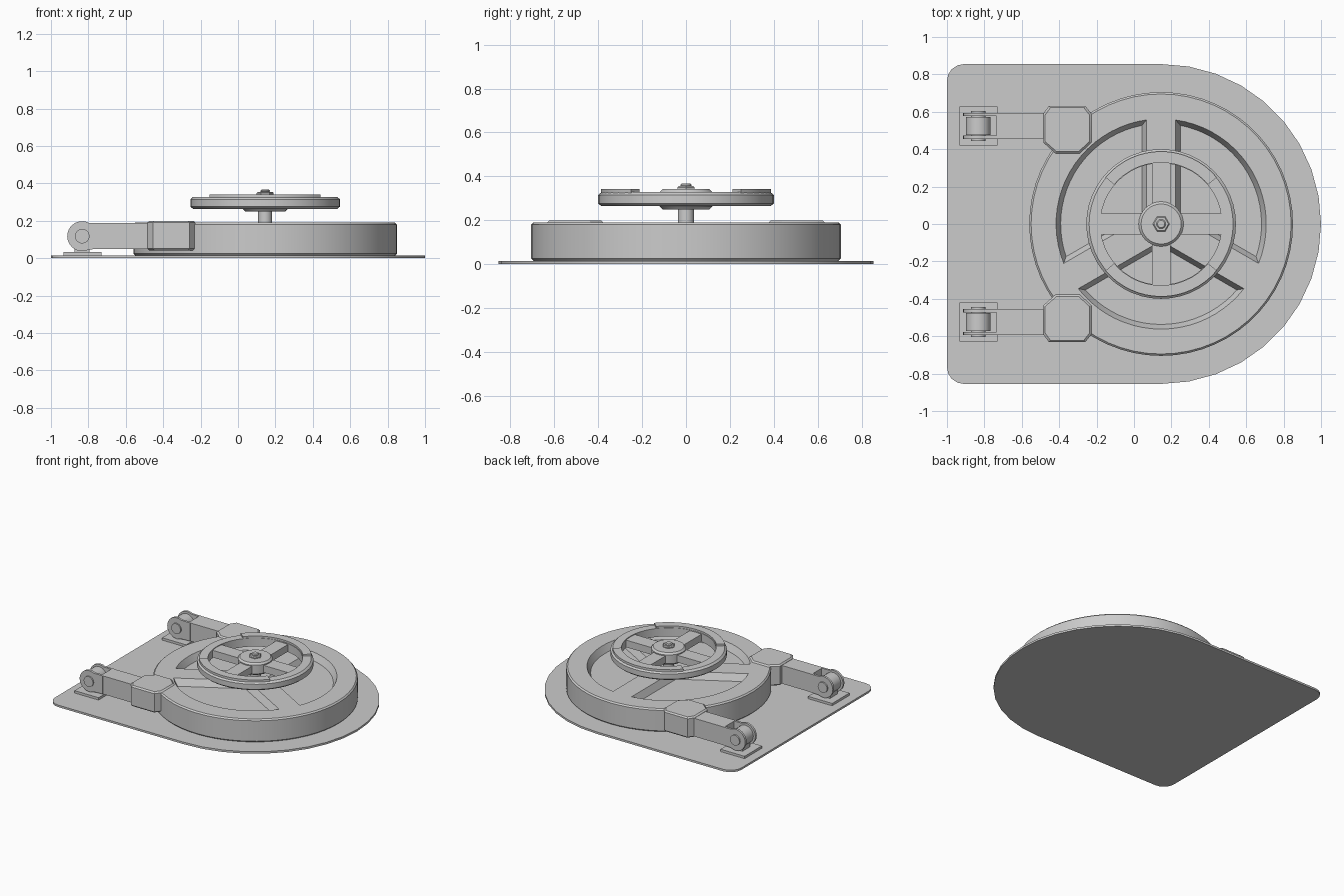
import bpy, bmesh
from math import sin, cos, asin, pi, radians

cube = bpy.data.objects.get("Cube")
if cube:
    bpy.data.objects.remove(cube)

# Single plain grey material
grey = bpy.data.materials.new("plain_grey")
grey.use_nodes = True
colour = (0.6, 0.6, 0.6, 1)
grey.diffuse_color = colour
grey.node_tree.nodes["Principled BSDF"].inputs["Base Color"].default_value = colour

CX = 0.145          # hatch axis
R_PLATE = 0.855     # base plate round end


def loft(name, rings, closed=False, mirror=False):
    """Skin a stack of equal-length point rings; closed joins last to first."""
    bm = bmesh.new()
    rows = [[bm.verts.new(p) for p in ring] for ring in rings]
    n = len(rows[0])
    pairs = list(zip(rows, rows[1:]))
    if closed:
        pairs.append((rows[-1], rows[0]))
    else:
        bm.faces.new(rows[0])
        bm.faces.new(rows[-1])
    for a, b in pairs:
        for i in range(n):
            j = (i + 1) % n
            bm.faces.new((a[i], a[j], b[j], b[i]))
    bmesh.ops.recalc_face_normals(bm, faces=bm.faces)
    mesh = bpy.data.meshes.new(name)
    bm.to_mesh(mesh)
    bm.free()
    mesh.materials.append(grey)
    obj = bpy.data.objects.new(name, mesh)
    bpy.context.collection.objects.link(obj)
    if mirror:
        mod = obj.modifiers.new("mirror", 'MIRROR')
        mod.use_axis = (False, True, False)
    smooth(obj)
    return obj


def smooth(obj):
    bpy.ops.object.select_all(action='DESELECT')
    obj.select_set(True)
    bpy.context.view_layer.objects.active = obj
    bpy.ops.object.shade_smooth_by_angle(angle=radians(25))


def arc(cx, cy, r, a0, a1, n):
    """Points on an arc, angles in degrees, both ends included."""
    angles = [radians(a0 + (a1 - a0) * i / n) for i in range(n + 1)]
    return [(cx + r * cos(a), cy + r * sin(a)) for a in angles]


def at_z(outline, z):
    return [(x, y, z) for x, y in outline]


def at_y(outline, y):
    return [(x, y, z) for x, z in outline]


def turned(name, profile, n=48, closed=False):
    """Turn an (r, z) profile around the hatch axis."""
    return loft(name, [at_z(arc(CX, 0, r, 0, 360, n)[:-1], z) for r, z in profile], closed)


def disc(name, r, z0, z1, c=0.0, n=48):
    """Disc with chamfered rims."""
    if c == 0:
        return turned(name, [(r, z0), (r, z1)], n)
    return turned(name, [(r - c, z0), (r, z0 + c), (r, z1 - c), (r - c, z1)], n)


def box(name, x0, x1, y0, y1, z0, z1, mirror=False):
    outline = [(x0, y0), (x1, y0), (x1, y1), (x0, y1)]
    return loft(name, [at_z(outline, z0), at_z(outline, z1)], mirror=mirror)


# Base plate: round end on +x, softened corners on -x
plate = arc(CX, 0, R_PLATE, -90, 90, 18)
plate += arc(-0.91, R_PLATE - 0.09, 0.09, 90, 180, 4)
plate += arc(-0.91, 0.09 - R_PLATE, 0.09, 180, 270, 4)
loft("base_plate", [at_z(plate, 0), at_z(plate, 0.015)])

# Hatch disc
hatch = disc("hatch_disc", 0.705, 0.015, 0.19, 0.01, 60)


# Three tapered pockets leave three spokes on the hatch
def wedge(r, h, mid):
    a = 60 - asin(h / r) * 180 / pi
    tip = h / sin(pi / 3)
    apex = (CX + tip * cos(radians(mid)), tip * sin(radians(mid)))
    return [apex] + arc(CX, 0, r, mid - a, mid + a, 20)


for mid in (30, 150, 270):
    cutter = loft("pocket_cutter", [at_z(wedge(0.537, 0.103, mid), 0.14),
                                    at_z(wedge(0.567, 0.073, mid), 0.2)])
    cutter.hide_render = True
    mod = hatch.modifiers.new("pocket", 'BOOLEAN')
    mod.operation = 'DIFFERENCE'
    mod.solver = 'EXACT'
    mod.object = cutter
    bpy.context.view_layer.objects.active = hatch
    bpy.ops.object.modifier_apply(modifier=mod.name)
    bpy.data.objects.remove(cutter)
smooth(hatch)

# Handwheel: shaft, rim, hub, spokes, grips and nut
disc("wheel_shaft", 0.037, 0.18, 0.26, n=24)
turned("wheel_rim", [(0.325, 0.264), (0.385, 0.264), (0.4, 0.276), (0.4, 0.315),
                     (0.385, 0.328), (0.325, 0.328)], closed=True)
disc("wheel_hub", 0.12, 0.25, 0.342, 0.013, 32)
box("wheel_spoke_across", CX - 0.33, CX + 0.33, -0.055, 0.055, 0.268, 0.322)
box("wheel_spoke_along", CX - 0.05, CX + 0.05, -0.33, 0.33, 0.268, 0.3215)
for name, mid in (("back", 90), ("front", 270)):
    grip = arc(CX, 0, 0.388, mid - 50, mid + 50, 16) + arc(CX, 0, 0.328, mid + 50, mid - 50, 16)
    loft("wheel_grip_" + name, [at_z(grip, 0.32), at_z(grip, 0.342)])
disc("wheel_nut", 0.045, 0.335, 0.355, 0.006, 6)
disc("wheel_bolt", 0.025, 0.35, 0.367, 0.006, 16)

# Hinge clamp blocks, with larger chamfers towards the middle
clamp = [(-0.42, 0.378), (-0.29, 0.378), (-0.228, 0.435), (-0.228, 0.59),
         (-0.26, 0.632), (-0.455, 0.632), (-0.485, 0.59), (-0.485, 0.435)]


def shrunk(outline, f):
    return [(-0.357 + (x + 0.357) * f, 0.505 + (y - 0.505) * f) for x, y in outline]


loft("hinge_clamp", [at_z(shrunk(clamp, 0.92), 0.042), at_z(clamp, 0.052),
                     at_z(clamp, 0.19), at_z(shrunk(clamp, 0.92), 0.2)], mirror=True)

# Hinge arms: solid bar and two cheeks rounded about the pivot
PX, PZ, PY = -0.833, 0.118, 0.525
box("hinge_arm", -0.735, -0.46, PY - 0.068, PY + 0.068, 0.05, 0.188, mirror=True)
cheek = [(-0.72, 0.188)] + arc(PX, PZ, 0.08, 62, 298, 20) + [(-0.72, 0.05)]
for name, y in (("inner", PY - 0.061), ("outer", PY + 0.061)):
    loft("hinge_cheek_" + name, [at_y(cheek, y - 0.0085), at_y(cheek, y + 0.0085)], mirror=True)


# Hinge barrel, pin, pedestal and foot
def barrel(name, r, half):
    circle = arc(PX, PZ, r, 0, 360, 24)[:-1]
    loft(name, [at_y(circle, PY - half), at_y(circle, PY + half)], mirror=True)


barrel("hinge_barrel", 0.066, 0.048)
barrel("hinge_pin", 0.039, 0.08)
box("hinge_pedestal", PX - 0.04, PX + 0.04, PY - 0.047, PY + 0.047, 0.03, 0.09, mirror=True)
box("hinge_foot", -0.932, -0.73, PY - 0.104, PY + 0.104, 0.01, 0.033, mirror=True)
